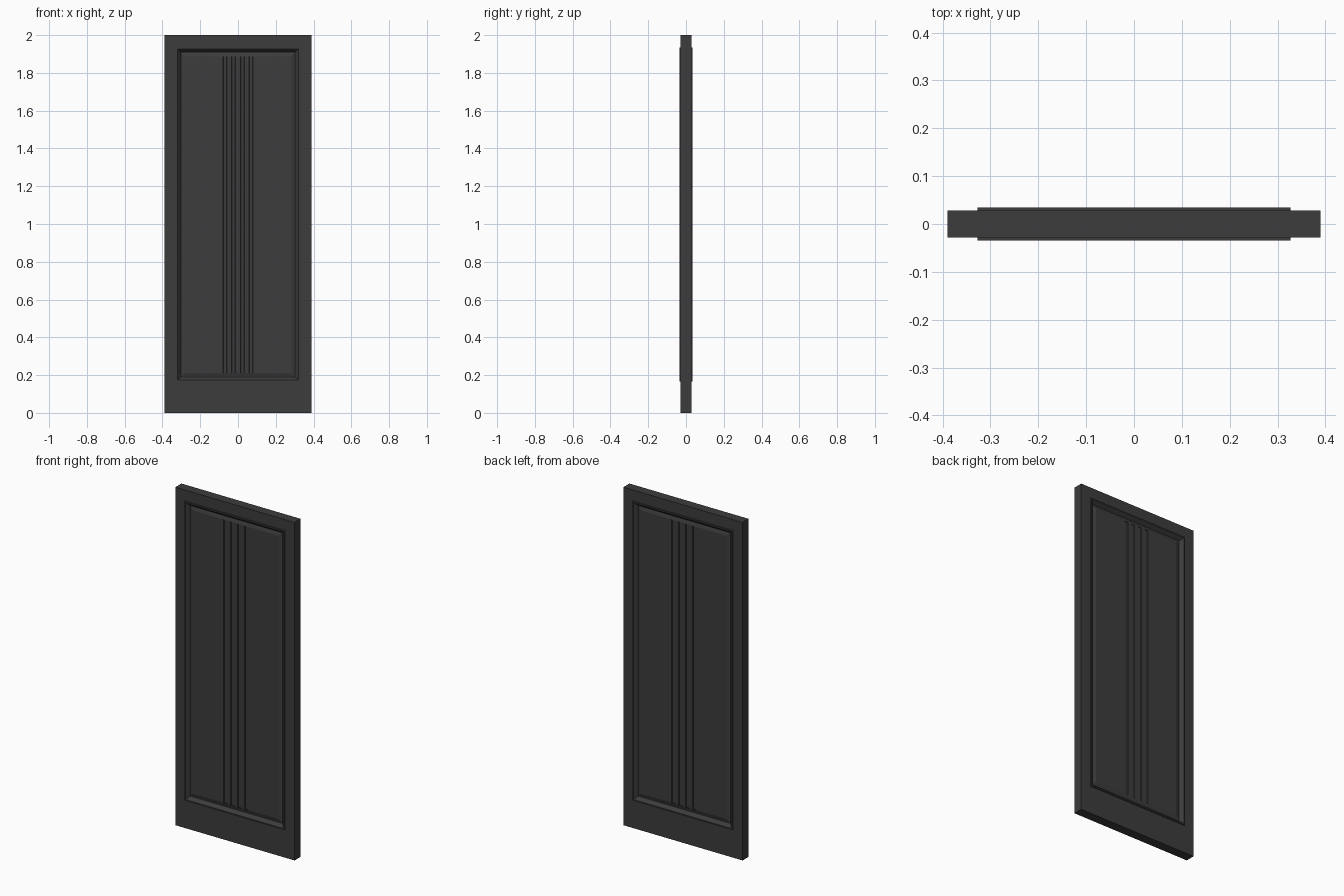
import bpy, bmesh

if "Cube" in bpy.data.objects:
    bpy.data.objects.remove(bpy.data.objects["Cube"])

paint = bpy.data.materials.new("dark_paint")
paint.diffuse_color = (0.045, 0.045, 0.045, 1)
paint.use_nodes = True
paint.node_tree.nodes["Principled BSDF"].inputs["Base Color"].default_value = paint.diffuse_color

T = 0.028                                   # half thickness of the frame
X0, Z0, Z1 = 0.327, 0.165, 1.935            # opening inside the frame


def finish(name, bm):
    bmesh.ops.recalc_face_normals(bm, faces=bm.faces)
    me = bpy.data.meshes.new(name)
    bm.to_mesh(me)
    bm.free()
    me.materials.append(paint)
    ob = bpy.data.objects.new(name, me)
    bpy.context.collection.objects.link(ob)
    return ob


def box(name, xa, xb, za, zb, t=T):
    bm = bmesh.new()
    bmesh.ops.create_cube(bm, size=1)
    for v in bm.verts:
        v.co = ((xa + xb) / 2 + v.co.x * (xb - xa), v.co.y * 2 * t,
                (za + zb) / 2 + v.co.z * (zb - za))
    return finish(name, bm)


def ring_frame(name, profile):
    """Closed (inset, y) profile swept with mitred corners round the opening."""
    bm = bmesh.new()
    loops = []
    for d, y in profile:
        x, lo, hi = X0 - d, Z0 + d, Z1 - d
        loops.append([bm.verts.new(p) for p in
                      ((-x, y, lo), (x, y, lo), (x, y, hi), (-x, y, hi))])
    for i, a in enumerate(loops):
        b = loops[(i + 1) % len(loops)]
        for k in range(4):
            bm.faces.new((a[k], a[(k + 1) % 4], b[(k + 1) % 4], b[k]))
    return finish(name, bm)


# Frame: stiles and rails
for side, xa in (("left", -0.39), ("right", X0)):
    box(side + "_stile", xa, xa + 0.063, 0, 2)
box("top_rail", -X0, X0, Z1, 2)
box("bottom_rail", -X0, X0, 0.088, Z0)
box("kick_rail", -X0, X0, 0, 0.088)

# Moulding: raised lip, slope into a quirk, then the panel's bevelled border
half = [(0, 0.034), (0.008, 0.034), (0.013, 0.029), (0.025, 0.014),
        (0.029, 0.014), (0.047, 0.020)]
ring_frame("panel_moulding", half + [(d, -y) for d, y in reversed(half)])

# Panel: flat field with four shallow vertical flutes on both faces
px, top, low = X0 - 0.047, 0.020, 0.016
face = [(-px, top)]
for i in range(4):
    c = -0.069 + i * 0.046
    face += [(c - 0.011, top), (c - 0.008, low), (c + 0.008, low), (c + 0.011, top)]
face.append((px, top))
outline = face + [(x, -y) for x, y in reversed(face)]
bm = bmesh.new()
base = bm.faces.new([bm.verts.new((x, y, Z0 + 0.047)) for x, y in outline])
ext = bmesh.ops.extrude_face_region(bm, geom=[base], use_keep_orig=True)
for v in ext["geom"]:
    if isinstance(v, bmesh.types.BMVert):
        v.co.z = Z1 - 0.047
finish("fluted_panel", bm)
